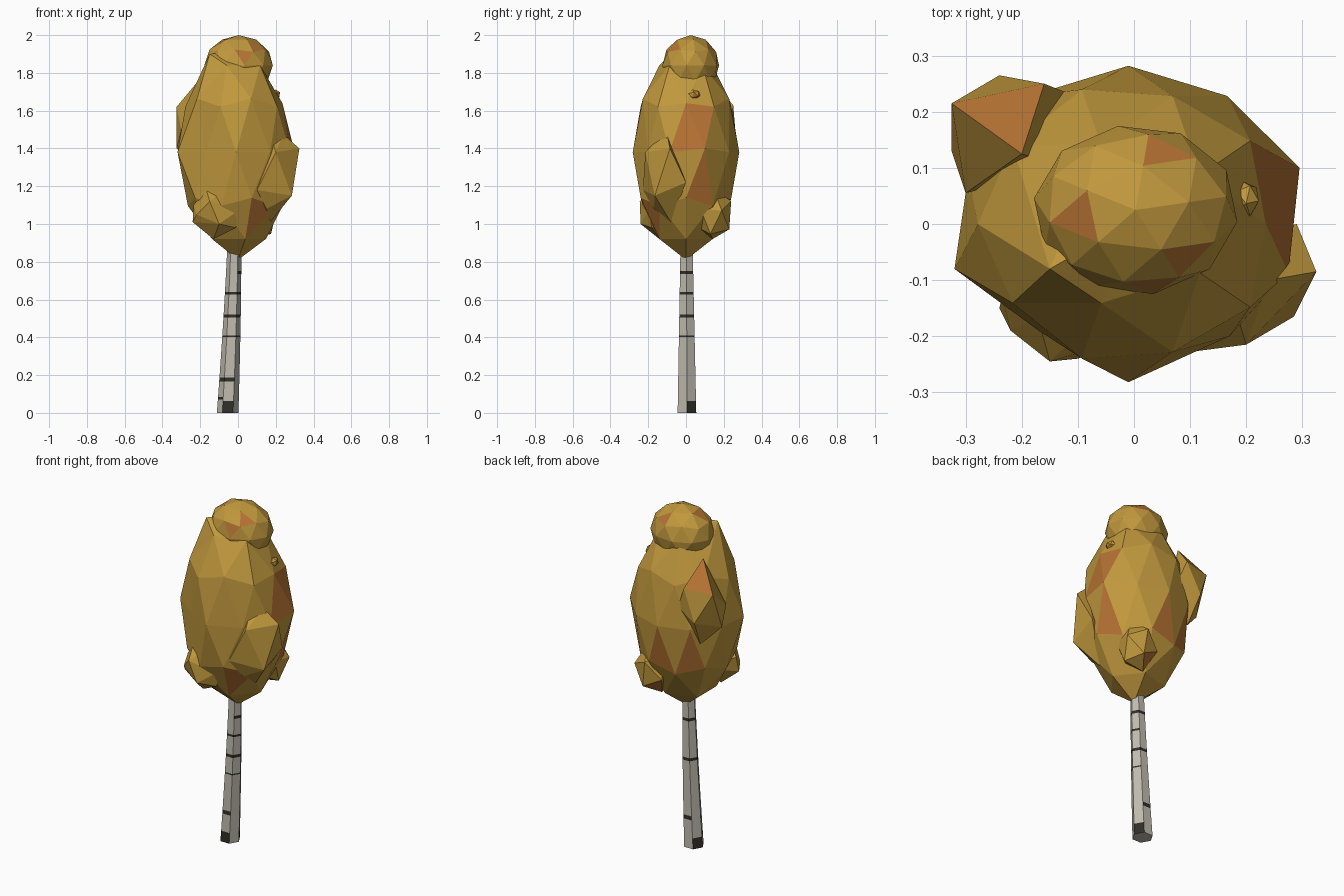
import bpy, bmesh, math
from mathutils import Vector, Euler

if "Cube" in bpy.data.objects:
    bpy.data.objects.remove(bpy.data.objects["Cube"])


def material(name, rgb):
    m = bpy.data.materials.new(name)
    m.diffuse_color = (*rgb, 1)
    m.use_nodes = True
    m.node_tree.nodes["Principled BSDF"].inputs["Base Color"].default_value = m.diffuse_color
    return m


gold = material("golden_leaves", (0.53, 0.315, 0.047))
orange = material("orange_leaves", (0.47, 0.17, 0.033))
bark = material("pale_bark", (0.53, 0.50, 0.43))
dark = material("dark_bark", (0.03, 0.028, 0.022))


def finish(name, bm, mats):
    bmesh.ops.recalc_face_normals(bm, faces=bm.faces)
    me = bpy.data.meshes.new(name)
    bm.to_mesh(me)
    bm.free()
    for m in mats:
        me.materials.append(m)
    ob = bpy.data.objects.new(name, me)
    bpy.context.collection.objects.link(ob)
    return ob


def paint(bm, patches):
    """Faces nearest to each patch point turn orange."""
    for p in patches:
        p = Vector(p)
        f = min(bm.faces, key=lambda f: (f.calc_center_median() - p).length)
        f.material_index = 1


def leaf_clump(name, centre, size, rot=(0, 0, 0), sub=1, patches=(), pulls=()):
    """Faceted ball of leaves, with a few vertices pulled out of place."""
    bm = bmesh.new()
    bmesh.ops.create_icosphere(bm, subdivisions=sub, radius=1)
    r = Euler([math.radians(a) for a in rot]).to_matrix()
    for v in bm.verts:
        p = r @ v.co
        v.co = Vector(centre) + Vector([p[i] * size[i] for i in range(3)])
    for p in pulls:
        p = Vector(p)
        min(bm.verts, key=lambda v: (v.co - p).length).co = p
    paint(bm, patches)
    return finish(name, bm, [gold, orange])


def hull_clump(name, corners, patches=()):
    """Irregular small clump: convex hull of its corners."""
    bm = bmesh.new()
    for c in corners:
        bm.verts.new(c)
    bmesh.ops.convex_hull(bm, input=bm.verts[:])
    bmesh.ops.delete(bm, geom=[v for v in bm.verts if not v.link_faces], context='VERTS')
    paint(bm, patches)
    return finish(name, bm, [gold, orange])


# Main crown
leaf_clump("main_crown", (-0.01, 0, 1.38), (0.3, 0.282, 0.54), (0, 0, 36), 2,
           patches=[(0.25, 0.07, 1.48), (0.24, 0.03, 1.56), (0.25, 0.05, 1.25),
                    (0.1, -0.13, 1.02), (-0.05, 0.22, 1.13),
                    (-0.13, 0.17, 1.2), (0.06, 0.24, 1.18)],
           pulls=[(-0.15, -0.08, 1.9), (-0.32, -0.08, 1.38),
                  (0.295, 0.1, 1.4), (0.17, -0.2, 1.38),
                  (-0.17, -0.19, 1.38), (0.235, 0.0, 1.64), (0.0, 0.0, 0.81)])

# Top clump
leaf_clump("top_clump", (0.003, 0.025, 1.84), (0.183, 0.152, 0.16), (0, 0, 10), 2,
           patches=[(-0.1, 0.03, 1.95), (0.07, 0.13, 1.92),
                    (0.09, -0.04, 1.93), (0.02, -0.1, 1.9)])

# Side clumps
hull_clump("front_right_clump",
           [(0.325, -0.085, 1.4), (0.29, 0.0, 1.22), (0.285, -0.165, 1.15),
            (0.2, -0.215, 1.38), (0.1, -0.228, 1.18), (0.24, -0.1, 1.475),
            (0.18, -0.15, 1.45), (0.17, -0.08, 1.01), (0.15, -0.17, 1.08),
            (0.1, -0.05, 1.2)])
hull_clump("front_left_clump",
           [(-0.24, -0.15, 1.01), (-0.235, -0.13, 1.1), (-0.17, -0.17, 1.19),
            (-0.07, -0.17, 1.19), (0.0, -0.2, 1.07), (-0.01, -0.18, 0.98),
            (-0.13, -0.14, 0.92), (-0.15, -0.245, 1.12), (-0.1, -0.24, 1.0),
            (-0.22, -0.19, 1.05), (-0.1, 0.0, 1.05)])
hull_clump("back_left_clump",
           [(-0.2, 0.125, 1.77), (-0.325, 0.215, 1.62), (-0.16, 0.25, 1.63),
            (-0.325, 0.13, 1.4), (-0.24, 0.265, 1.45), (-0.3, 0.055, 1.5),
            (-0.11, 0.23, 1.5), (-0.22, 0.18, 1.29), (-0.13, 0.1, 1.4)],
           patches=[(-0.23, 0.2, 1.67)])
leaf_clump("back_right_clump", (0.1, 0.143, 1.055), (0.115, 0.108, 0.145), (10, 20, 30),
           patches=[(0.09, 0.22, 0.98)])
leaf_clump("tiny_clump", (0.2, 0.045, 1.685), (0.025, 0.033, 0.028), (15, 0, 0),
           patches=[(0.22, 0.035, 1.67)])

# Trunk: six-sided, leaning; dark bark bands given as (low, high, side numbers)
ALL = range(6)
bands = [(0.0, 0.062, (0, 2, 4)), (0.07, 0.085, (3,)), (0.165, 0.188, (1, 3, 4)),
         (0.403, 0.411, (0, 3, 4, 5)), (0.505, 0.522, ALL),
         (0.628, 0.64, (0, 3, 4, 5)),
         (0.735, 0.752, (0, 1, 2, 5)), (0.855, 0.863, (3,))]
levels = sorted({z for b in bands for z in b[:2]} | {1.0})
bm = bmesh.new()
rings = []
for z in levels:
    t = z / 0.85
    cx, cy = -0.055 + 0.047 * t - 0.012 * t * t, 0.005 - 0.002 * t
    rad = 0.057 - 0.019 * t
    rings.append([bm.verts.new((cx + rad * math.cos(k * math.pi / 3),
                                cy + rad * math.sin(k * math.pi / 3), z)) for k in ALL])
for lo, hi, a, b in zip(levels, levels[1:], rings, rings[1:]):
    for k in ALL:
        f = bm.faces.new((a[k], a[(k + 1) % 6], b[(k + 1) % 6], b[k]))
        f.material_index = int(any(l <= lo and hi <= h and k in s for l, h, s in bands))
bm.faces.new(rings[0])
bm.faces.new(rings[-1])
finish("trunk", bm, [bark, dark])
